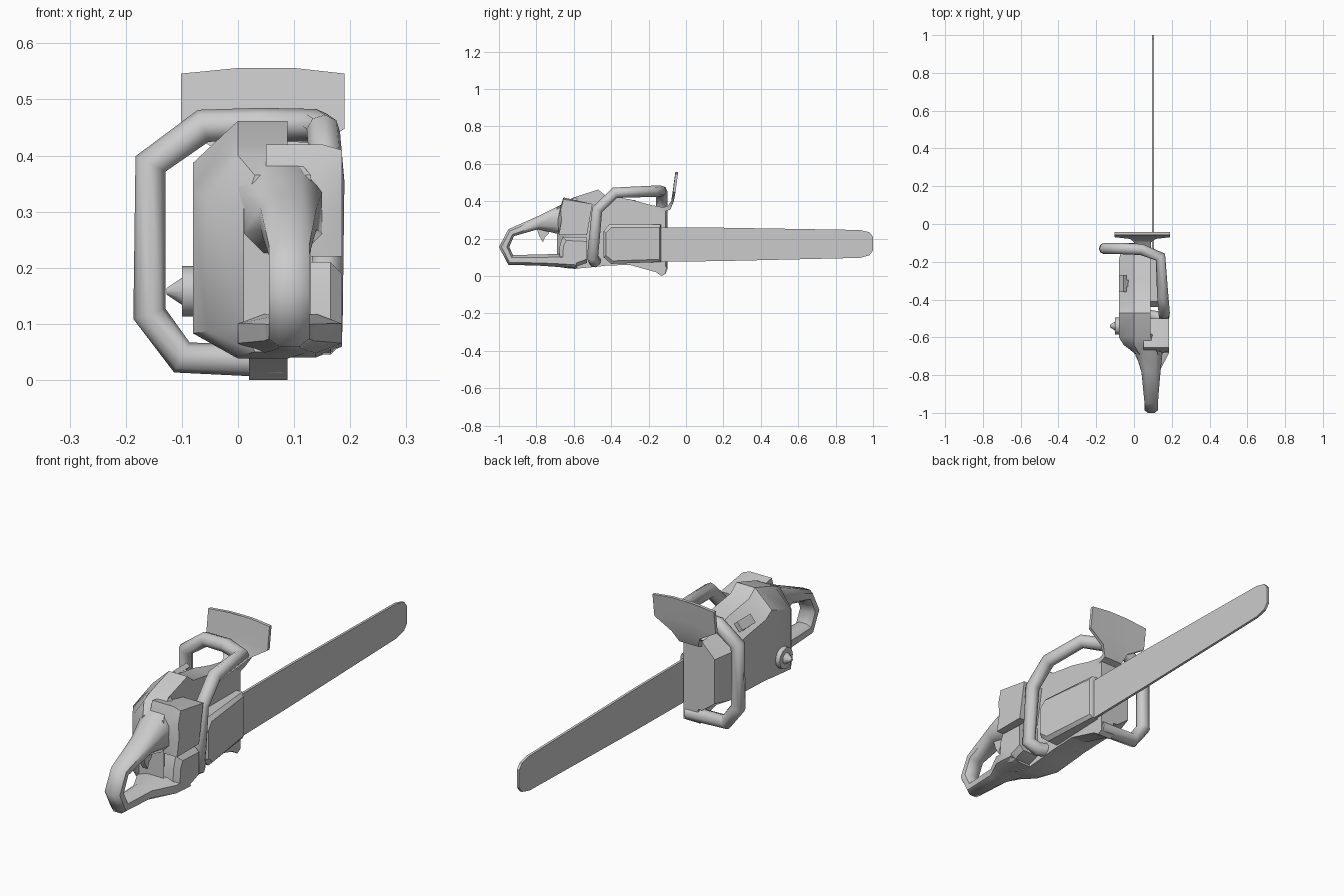
import bpy, bmesh, math
from mathutils import Matrix

if "Cube" in bpy.data.objects:
    bpy.data.objects.remove(bpy.data.objects["Cube"])


def finish(name, bm, angle=35):
    bmesh.ops.recalc_face_normals(bm, faces=bm.faces)
    me = bpy.data.meshes.new(name)
    bm.to_mesh(me)
    bm.free()
    ob = bpy.data.objects.new(name, me)
    bpy.context.collection.objects.link(ob)
    bpy.ops.object.select_all(action='DESELECT')
    ob.select_set(True)
    bpy.context.view_layer.objects.active = ob
    bpy.ops.object.shade_smooth_by_angle(angle=math.radians(angle))
    return ob


def loft(name, rings, angle=35):
    """Skin a list of equal-length point rings and cap both ends."""
    bm = bmesh.new()
    vs = [[bm.verts.new(p) for p in r] for r in rings]
    n = len(rings[0])
    for a, b in zip(vs, vs[1:]):
        for i in range(n):
            j = (i + 1) % n
            bm.faces.new((a[i], a[j], b[j], b[i]))
    bm.faces.new(vs[0])
    bm.faces.new(vs[-1])
    return finish(name, bm, angle)


def prism(name, profile, x0, x1):
    """Side profile (y, z) spread from x0 to x1."""
    return loft(name, [[(x, y, z) for y, z in profile] for x in (x0, x1)])


def box(name, loc, size, tilt=0):
    bm = bmesh.new()
    m = Matrix.Translation(loc) @ Matrix.Rotation(tilt, 4, 'Y') @ Matrix.Diagonal((*size, 1))
    bmesh.ops.create_cube(bm, size=1, matrix=m)
    return finish(name, bm)


def disc_x(name, loc, r1, r2, depth, seg=12):
    """Cone or cylinder pointing to -x."""
    bm = bmesh.new()
    m = Matrix.Translation(loc) @ Matrix.Rotation(-math.pi / 2, 4, 'Y')
    bmesh.ops.create_cone(bm, cap_ends=True, segments=seg, radius1=r1, radius2=r2,
                          depth=depth, matrix=m)
    return finish(name, bm)


# Engine body: y, left x, right x, bottom z, top z, chamfer height
body = [(-.11, -.06, .088, .07, .365, .06), (-.19, -.08, .088, .06, .38, .07),
        (-.30, -.08, .088, .06, .41, .07), (-.43, -.08, .088, .055, .43, .07),
        (-.47, -.08, .088, .05, .462, .075), (-.60, -.08, .088, .038, .42, .08),
        (-.64, -.055, .10, .042, .40, .08), (-.69, .01, .13, .05, .365, .06)]
loft("engine_body", [[(l, y, b + .045), (max(l + .02, 0), y, b), (r, y, b), (r, y, t),
                      (max(l + .02, 0), y, t), (l, y, t - c)] for y, l, r, b, t, c in body])

# Rear handle loop: outer y z, inner y z, left x, right x
loop = [(-.58, .425, -.62, .22, -.03, .12), (-.69, .37, -.685, .225, .01, .15),
        (-.78, .325, -.79, .25, .04, .14), (-.95, .25, -.92, .213, .055, .127),
        (-1.0, .155, -.945, .155, .055, .127), (-.95, .06, -.925, .112, .055, .127),
        (-.78, .055, -.78, .115, .048, .135), (-.68, .048, -.685, .118, .0, .185),
        (-.58, .04, -.6, .118, .0, .185)]


def handle_ring(oy, oz, iy, iz, a, b):
    # octagon between the outer and inner side points
    w, pts = b - a, []
    for u, t in ((.25, 0), (.75, 0), (1, .25), (1, .75), (.75, 1), (.25, 1), (0, .75), (0, .25)):
        pts.append((a + w * u, oy + (iy - oy) * t, oz + (iz - oz) * t))
    return pts


loft("rear_handle", [handle_ring(*s) for s in loop], 50)

# Trigger
prism("trigger", [(-.72, .26), (-.80, .26), (-.785, .215), (-.765, .18), (-.755, .205),
                  (-.735, .225)], .08, .105)

# Side housings on the right, behind the wrap handle
loft("air_filter_cover", [[(x, -.53, .22), (x, -.68, .22), (x, -.685 + d, .30), (x, -.67, .375 - d),
                           (x, -.655, .42 - d / 2), (x, -.50, .385)]
                          for x, d in ((.05, 0), (.15, 0), (.185, .02))])
loft("oil_tank", [[(x, -.53, .07 + d), (x, -.60, .045 + d), (x, -.68 + d, .065 + d),
                   (x, -.675 + d, .16), (x, -.66 + d, .21 - d), (x, -.53, .205 - d)]
                  for x, d in ((.05, 0), (.165, 0), (.185, .02))])

# Clutch cover, swelling towards the rear
cover = [(-.135, .275), (-.41, .275), (-.44, .24), (-.44, .10), (-.40, .065), (-.135, .075)]
loft("clutch_cover", [[(.06, y, z) for y, z in cover],
                      [(.115 - .09 * (y + .135), y, z) for y, z in cover],
                      [(.125 - .11 * (y + .135), y * .94 - .015, .17 + (z - .17) * .85)
                       for y, z in cover]])

# Guide bar
prism("guide_bar", [(-.2, .075), (-.2, .258), (.2, .258), (.93, .246), (.98, .234), (1, .21),
                    (1, .135), (.98, .11), (.93, .097), (.2, .08)], .095, .106)

# Front hand guard: z, y, four x positions, end drop
guard = [(.556, -.05, (-.102, 0, .10, .19), .01), (.46, -.063, (-.102, 0, .10, .19), .012),
         (.40, -.072, (-.02, .01, .07, .115), 0), (.375, -.09, (0, .03, .06, .09), 0),
         (.355, -.15, (0, .03, .06, .088), 0)]
rings = []
for z, y, xs, d in guard:
    row = [(x, z - (d if i in (0, 3) else 0)) for i, x in enumerate(xs)]
    low = .02 if z < .39 else 0
    rings.append([(x, y - .007, zz) for x, zz in row] +
                 [(x, y + .007, zz - low) for x, zz in reversed(row)])
loft("hand_guard", rings, 40)

# Wrap-around front handle
path = [(.08, -.13, .034), (-.10, -.13, .04), (-.158, -.13, .118), (-.156, -.13, .385),
        (-.062, -.13, .453), (.04, -.135, .455), (.14, -.175, .453), (.152, -.38, .445),
        (.16, -.475, .355), (.16, -.50, .10), (.12, -.49, .075), (.06, -.48, .085)]
cu = bpy.data.curves.new("front_handle", 'CURVE')
cu.dimensions = '3D'
cu.bevel_depth = .03
cu.bevel_resolution = 2
cu.use_fill_caps = True
sp = cu.splines.new('POLY')
sp.points.add(len(path) - 1)
for p, co in zip(sp.points, path):
    p.co = (*co, 1)
bpy.context.collection.objects.link(bpy.data.objects.new("front_handle", cu))

# Handle foot under the front of the body
prism("handle_foot", [(-.32, .065), (-.16, .02), (-.13, 0), (-.11, .012), (-.11, .08),
                      (-.3, .08)], .02, .088)

# Starter knob and filler cap on the left
disc_x("knob_flange", (-.085, -.54, .158), .045, .045, .03)
disc_x("knob_tip", (-.112, -.54, .158), .026, .006, .03)
box("cap_bar", (-.06, -.315, .385), (.02, .09, .04), math.radians(40))
box("cap_stem", (-.05, -.315, .375), (.04, .035, .04), math.radians(40))
